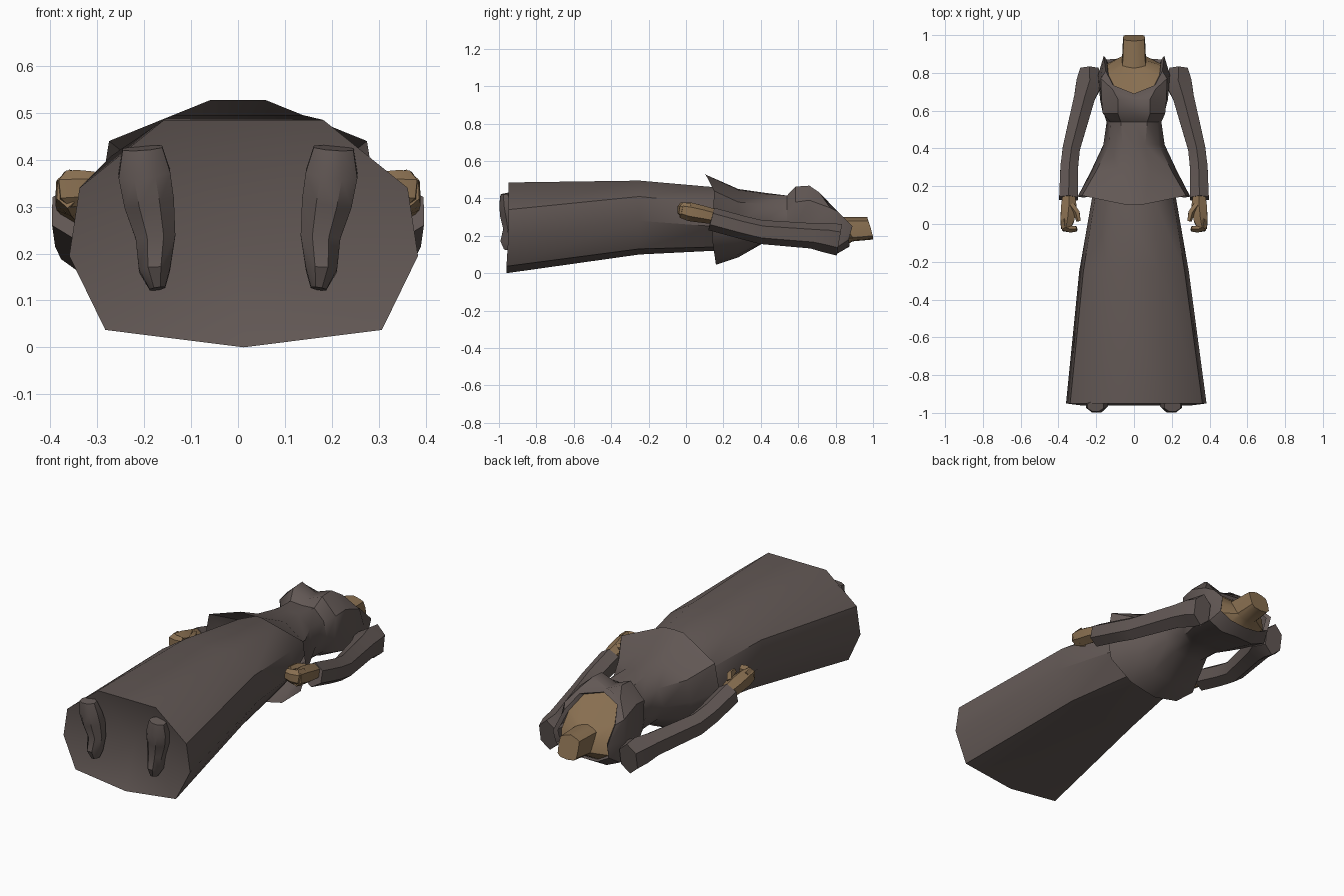
import bpy, bmesh, math
from mathutils import Vector

if "Cube" in bpy.data.objects:
    bpy.data.objects.remove(bpy.data.objects["Cube"])


def material(name, rgb):
    m = bpy.data.materials.new(name)
    m.use_nodes = True
    m.diffuse_color = (*rgb, 1)
    m.node_tree.nodes["Principled BSDF"].inputs["Base Color"].default_value = (*rgb, 1)
    return m


CLOTH = material("brown cloth", (0.122, 0.097, 0.09))
SKIN = material("tan skin", (0.25, 0.16, 0.082))


def loft(name, rings, mat, caps=(), apex=None):
    """Skin a list of closed rings; caps are filled, apex closes the first ring."""
    bm = bmesh.new()
    loops = [[bm.verts.new(p) for p in r] for r in rings]
    n = len(loops[0])
    for a, b in zip(loops, loops[1:]):
        for i in range(n):
            j = (i + 1) % n
            bm.faces.new((a[i], a[j], b[j], b[i]))
    for c in caps:
        bm.faces.new(loops[c])
    if apex:
        tip = bm.verts.new(apex)
        for i in range(n):
            bm.faces.new((loops[0][i], loops[0][(i + 1) % n], tip))
    bmesh.ops.recalc_face_normals(bm, faces=bm.faces)
    me = bpy.data.meshes.new(name)
    bm.to_mesh(me)
    bm.free()
    me.materials.append(mat)
    ob = bpy.data.objects.new(name, me)
    bpy.context.collection.objects.link(ob)
    bpy.ops.object.select_all(action="DESELECT")
    ob.select_set(True)
    bpy.context.view_layer.objects.active = ob
    bpy.ops.object.shade_smooth_by_angle(angle=math.radians(38))


def mirrored(half):
    """Complete a ring from its +x half, listed from back to front."""
    return half + [(-x, y, z) for x, y, z in reversed(half) if x > 0]


def flat(y, *xz):
    return mirrored([(x, y, z) for x, z in xz])


def tube(name, path, mat, sides=6, ref=(0, 0, 1)):
    """Build a left and a right tube; path holds x, y, z, width, height."""
    pts = [Vector(p[:3]) for p in path]
    rings = []
    for i, p in enumerate(path):
        t = (pts[min(i + 1, len(pts) - 1)] - pts[max(i - 1, 0)]).normalized()
        side = t.cross(Vector(ref)).normalized()
        up = side.cross(t)
        rings.append([pts[i] + side * p[3] * math.cos(a) + up * p[4] * math.sin(a)
                      for a in (math.tau * (k + 0.5) / sides for k in range(sides))])
    for label, s in (("left", 1), ("right", -1)):
        loft(label + "_" + name, [[(s * v.x, v.y, v.z) for v in r] for r in rings],
             mat, (0, -1))


# Long skirt with a shallow hollow across the hem, closed at the waist
hem = flat(-0.95, (0, 0), (.295, .037), (.372, .195), (.35, .34), (.17, .485))
loft("skirt", [
    [(x + 0.012, y - (0.01 if z < 0.1 else 0), z) for x, y, z in hem],
    flat(-.25, (0, .10), (.2, .13), (.29, .28), (.268, .41), (.14, .495)),
    flat(.15, (0, .12), (.13, .14), (.22, .25), (.205, .37), (.10, .46)),
    flat(.40, (0, .19), (.09, .2), (.14, .28), (.12, .35), (.06, .41)),
], CLOTH, (-1,), (0, -.87, .22))

# Fitted jacket with flared peplum, open neckline and standing collar
neckline = [(0, .87, .14), (.09, .875, .145), (.155, .87, .18), (.16, .89, .25),
            (.15, .81, .33), (.11, .735, .4), (0, .69, .42)]
loft("jacket", [
    mirrored([(0, .16, .045), (.15, .155, .08), (.27, .14, .18), (.298, .145, .30),
              (.275, .15, .44), (.06, .105, .527), (0, .1, .527)]),
    flat(.28, (0, .085), (.11, .1), (.19, .17), (.228, .27), (.2, .38), (.08, .445), (0, .45)),
    flat(.42, (0, .165), (.08, .17), (.13, .21), (.162, .28), (.13, .37), (.06, .425), (0, .43)),
    flat(.54, (0, .17), (.08, .165), (.125, .2), (.145, .27), (.125, .36), (.07, .415), (0, .41)),
    flat(.585, (0, .16), (.08, .15), (.14, .18), (.16, .26), (.165, .38), (.085, .463), (0, .43)),
    flat(.66, (0, .15), (.09, .14), (.165, .17), (.18, .25), (.172, .39), (.085, .468), (0, .43)),
    mirrored([(0, .81, .11), (.1, .81, .105), (.18, .81, .14), (.19, .79, .25),
              (.175, .77, .35), (.115, .715, .43), (0, .67, .435)]),
    mirrored(neckline),
    mirrored([(x * .9, y - .02, z * .96 + .008) for x, y, z in neckline]),
], CLOTH)

# Bare chest rising to the square neck stump
chest = [(x * .91, y - .022, z * .96 + .008) for x, y, z in neckline]
chest[3] = (.142, .84, .25)
neck = [(0, .17), (.04, .175), (.055, .19), (.058, .235), (.055, .28), (.035, .29), (0, .3)]
loft("chest_and_neck", [
    mirrored(chest),
    mirrored([(x * 1.1, .89 - max(0, z - .2) * .65, z) for x, z in neck]),
    mirrored([(x, 1 - max(0, z - .185) * .27, z + .01 * (z < .25)) for x, z in neck]),
], SKIN, (-1,))

# Sleeves with broad, square shoulder heads
tube("sleeve", [(.236, .82, .178, .056, .085), (.236, .75, .19, .08, .08),
                (.262, .67, .2, .064, .068), (.332, .4, .22, .053, .064),
                (.343, .3, .245, .054, .062), (.347, .135, .29, .057, .062)], CLOTH)

# Hands with curled fingers and thumb
tube("hand", [(.345, .16, .30, .036, .04), (.345, .09, .315, .048, .046),
              (.353, .02, .328, .042, .05), (.362, -.025, .338, .028, .042)], SKIN)
tube("fingers", [(.37, .02, .33, .018, .044), (.362, -.022, .338, .026, .04),
                 (.335, -.028, .34, .02, .038), (.303, -.026, .343, .016, .032)], SKIN)
tube("thumb", [(.33, .1, .335, .02, .024), (.302, .06, .35, .018, .022),
               (.293, .015, .352, .013, .016)], SKIN, 5)

# Shoes standing at the hem, toes upward
tube("shoe", [(.172, -.95, .125, .018, .025), (.178, -.945, .165, .036, .052),
              (.176, -.935, .235, .046, .045), (.19, -.94, .31, .058, .058),
              (.2, -.955, .37, .06, .048), (.204, -.965, .425, .046, .03)],
     CLOTH, 8, (0, 1, 0))
